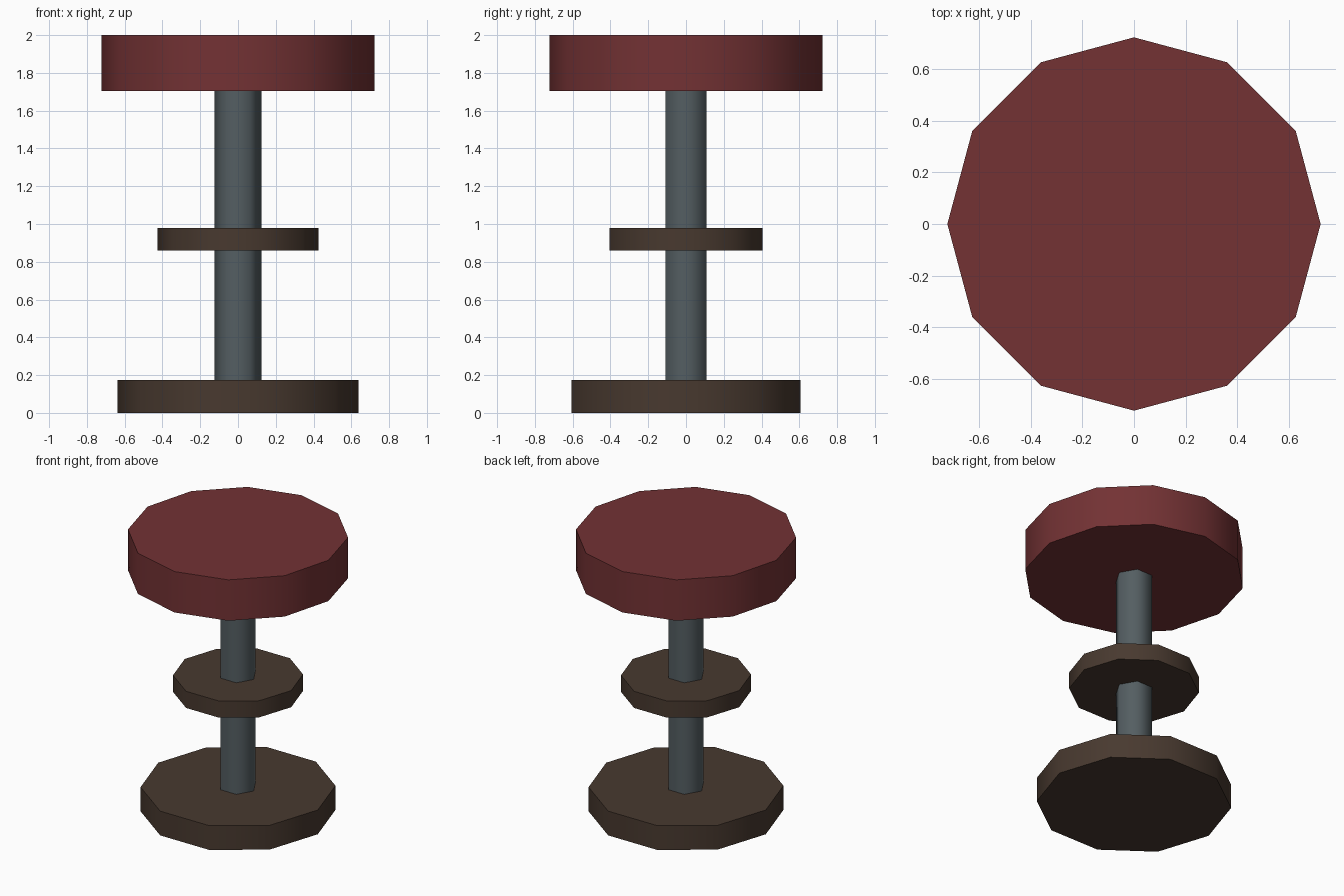
import bpy
import bmesh
import math

if "Cube" in bpy.data.objects:
    bpy.data.objects.remove(bpy.data.objects["Cube"])


def material(name, hex_rgb):
    """Flat colour from an sRGB hex value, stored as linear."""
    mat = bpy.data.materials.new(name)
    srgb = [((hex_rgb >> s) & 255) / 255 for s in (16, 8, 0)]
    mat.diffuse_color = [((c + 0.055) / 1.055) ** 2.4 for c in srgb] + [1.0]
    mat.use_nodes = True
    mat.node_tree.nodes["Principled BSDF"].inputs["Base Color"].default_value = mat.diffuse_color
    return mat


def prism(name, sides, radius, z0, z1, mat):
    """Upright regular prism with a corner on +x, smooth wall and flat caps."""
    bm = bmesh.new()
    ring = [(radius * math.cos(i * math.tau / sides),
             radius * math.sin(i * math.tau / sides)) for i in range(sides)]
    bottom = bm.faces.new([bm.verts.new((x, y, z0)) for x, y in ring])
    out = bmesh.ops.extrude_face_region(bm, geom=[bottom], use_keep_orig=True)
    for v in out["geom"]:
        if isinstance(v, bmesh.types.BMVert):
            v.co.z = z1
    bmesh.ops.recalc_face_normals(bm, faces=bm.faces)
    for f in bm.faces:
        f.smooth = abs(f.normal.z) < 0.5
    for e in bm.edges:
        e.smooth = all(f.smooth for f in e.link_faces)
    mesh = bpy.data.meshes.new(name)
    bm.to_mesh(mesh)
    bm.free()
    mesh.materials.append(mat)
    obj = bpy.data.objects.new(name, mesh)
    bpy.context.collection.objects.link(obj)
    return obj


red = material("dark red leather", 0x733234)
steel = material("grey steel", 0x545E62)
brown = material("dark brown wood", 0x48392F)

# Floor plate, centre post, foot rest and cushion
prism("base", 10, 0.637, 0.0, 0.175, brown)
prism("post", 6, 0.125, 0.17, 1.71, steel)
prism("foot_rest", 10, 0.425, 0.86, 0.98, brown)
prism("seat", 12, 0.722, 1.705, 2.0, red)
